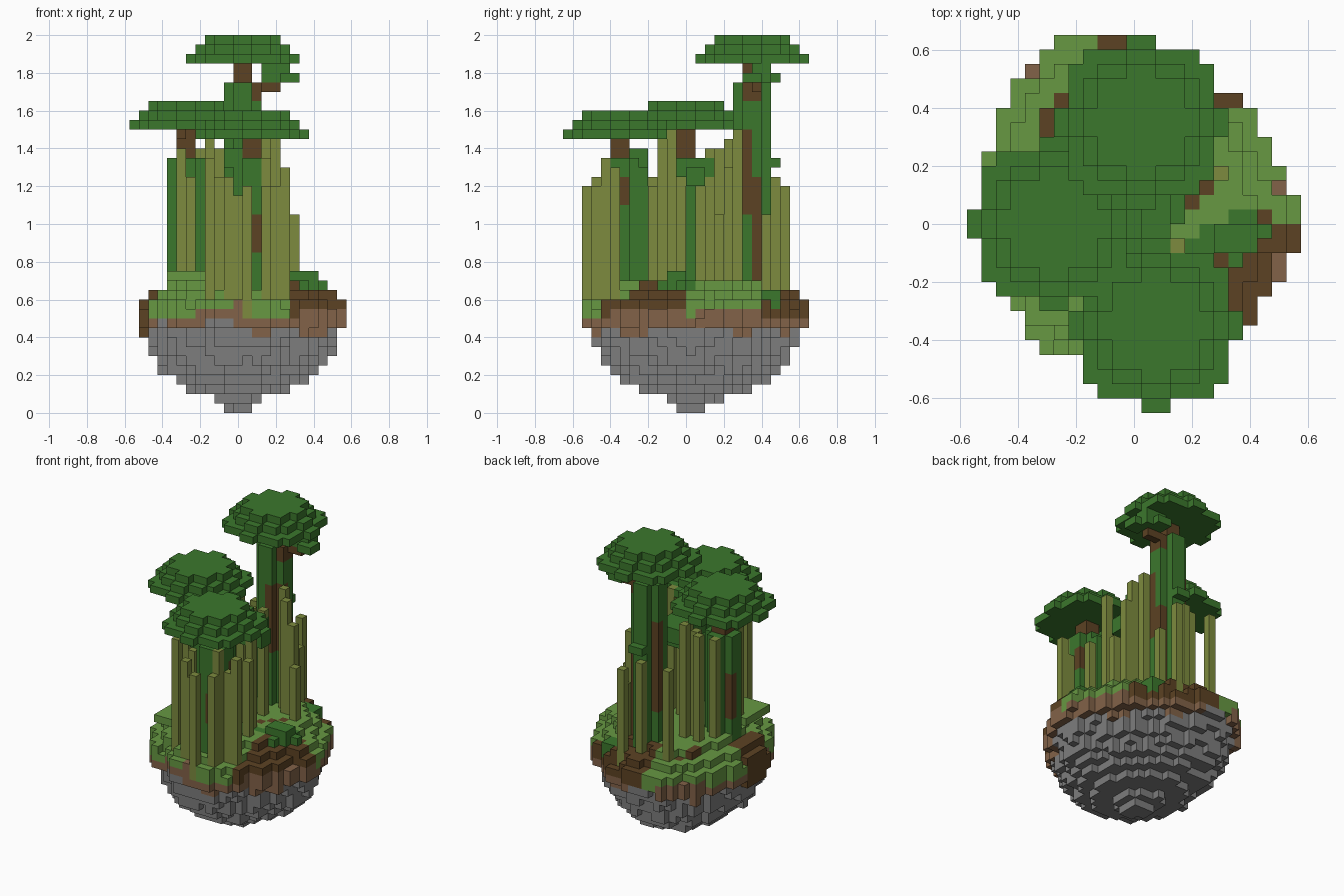
import bpy
import bmesh
import math
from mathutils import Vector

if "Cube" in bpy.data.objects:
    bpy.data.objects.remove(bpy.data.objects["Cube"])

S = 0.05     # block size
cells = {}   # (i, j, k) -> (part name, material name)


def linear(c):
    c /= 255
    return c / 12.92 if c <= 0.04045 else ((c + 0.055) / 1.055) ** 2.4


def material(name, rgb):
    m = bpy.data.materials.new(name)
    col = [linear(c) for c in rgb] + [1]
    m.use_nodes = True
    m.diffuse_color = col
    m.node_tree.nodes["Principled BSDF"].inputs["Base Color"].default_value = col
    return m


MATS = {
    "stone grey": material("stone grey", (125, 125, 125)),
    "soil brown": material("soil brown", (130, 98, 72)),
    "dark earth": material("dark earth", (92, 66, 35)),
    "grass green": material("grass green", (103, 152, 66)),
    "bamboo olive": material("bamboo olive", (125, 139, 62)),
    "leaf green": material("leaf green", (59, 119, 44)),
}


def box(part, mat, xs, ys, zs):
    for i in range(*xs):
        for j in range(*ys):
            for k in range(*zs):
                cells[i, j, k] = (part, mat)


def wave(a, b, c=0):
    return math.sin(1.3 * a + 0.7 * c) * math.cos(1.1 * b - 0.5 * c)


# Floating island: one outline, scaled level by level
LEFT = [-2, -3, -6, -7, -7, -8, -9, -9] + [-10] * 8 + [-9] * 3 + [-8, -8, -7, -6, -5]
RIGHT = ([3, 5, 6, 6, 8, 8, 9, 10, 10] + [11] * 4
         + [10, 10, 9, 9, 8, 8, 7, 5, 4, 3, 0])
SLICES = [.14, .25, .5, .64, .74, .81, .85, .88, .93, .98, 1, .97, .88, .73]


def inside(i, j, size):
    row = round(j / size) + 11
    return 0 <= row < len(LEFT) and LEFT[row] <= round(i / size) <= RIGHT[row]


def earth_colour(i, j):
    slope = (i > 5 and j < -2) or (i > 8 and j < 0) or (i, j) == (9, 0)
    back_rim = j > 7 and i > -3
    left_slope = i < -7 and -4 < j < 2
    path = (abs(j - i + 3) < 1 and 2 < i < 6) or (i, j) in ((-5, 8), (-6, 7), (-6, 6))
    return "dark earth" if slope or back_rim or left_slope or path else "grass green"


def island_block(i, j, k):
    core = inside(i, j, .94)
    patch = wave(i * .5, j * .5)
    if k < 8 or k == 8 and core and patch < .55 or k == 9 and patch < -.45:
        return "island_rock", "stone grey"
    ground = earth_colour(i, j)
    if ground == "dark earth" and i < -9:
        return "island_ground", ground
    front_turf = (j < -4 or i < -7) and wave(i, j) > .1
    overhang = front_turf or j < -8 and i > 2 or ground == "dark earth" and j > 7
    if k < 10 or k == 10 and not overhang and wave(i, j) < .5:
        return "island_soil", "soil brown"
    if k == 11 and j < -8 and abs(i) < 4 and wave(i, j, 1) > .4:
        return "island_soil", "soil brown"
    return "island_ground", ground


for k, size in enumerate(SLICES):
    for i in range(-11, 12):
        for j in range(-13, 13):
            ragged = size + .03 * wave(i, j, k) * (k != 10)
            if inside(i, j, ragged):
                cells[i, j, k] = island_block(i, j, k)
box("island_mound", "grass green", (-7, -2), (-7, -2), (14, 15))
box("left_ledge", "dark earth", (-10, -8), (-2, 1), (8, 12))

# Low bushes on the ground
box("side_bush", "leaf green", (5, 10), (-1, 0), (13, 14))
box("side_bush", "leaf green", (4, 9), (-2, -1), (13, 14))
box("side_bush", "leaf green", (7, 9), (0, 1), (12, 14))
box("side_bush", "leaf green", (7, 8), (-3, -2), (13, 14))
box("side_bush", "leaf green", (6, 9), (-2, 0), (14, 15))
box("back_bush", "leaf green", (3, 6), (8, 10), (11, 13))

# Bamboo stalks: column, row, top level
STALKS = [
    (1, -11, 24), (-1, -10, 25), (3, -10, 24), (-3, -9, 27), (4, -8, 24),
    (5, -8, 26), (-2, -7, 25), (0, -10, 23), (-5, -4, 25), (-6, -3, 28),
    (-3, -3, 29), (-6, 2, 27), (-4, 3, 28), (-5, 4, 28), (-2, -4, 25),
    (-3, 4, 29), (-1, 1, 25), (-2, 2, 28), (3, -2, 30), (1, -1, 25),
    (4, -4, 24), (6, 3, 21), (2, 2, 28), (4, 4, 29), (3, 5, 30), (3, -9, 27),
    (0, 9, 25), (2, 10, 24), (-4, 9, 25), (3, 8, 21), (5, 4, 26),
]
for i, j, top in STALKS:
    box("bamboo_stalks", "bamboo olive", (i, i + 1), (j, j + 1), (10, top))


# Trees: mossy cross-shaped trunk, slim bare neck and a stepped three-layer crown
CROWN = [(6, 5, 5, 5, 4, 1), (5, 4, 4, 3, 1), (4, 3, 3, 1)]


def tree(name, x, y, crown_z, neck):
    trunk, crown = name + "_trunk", name + "_crown"
    box(trunk, "leaf green", (x - 2, x + 2), (y - 1, y + 1), (11, crown_z - neck))
    box(trunk, "leaf green", (x - 1, x + 1), (y - 2, y + 2), (11, crown_z - neck))
    box(trunk, "dark earth", (x - 1, x + 1), (y - 1, y + 1), (crown_z - neck, crown_z))
    for level, halves in enumerate(CROWN):
        for row, half in enumerate(halves):
            for b in (row, -row - 1):
                box(crown, "leaf green", (x - half, x + half), (y + b, y + b + 1),
                    (crown_z + level, crown_z + level + 1))


tree("back_tree", 1, 7, 37, 2)
tree("left_tree", -5, 0, 30, 3)
tree("front_tree", 2, -7, 29, 2)

# Bare bark showing through the moss
box("back_tree_trunk", "dark earth", (1, 2), (5, 6), (21, 30))
box("back_tree_trunk", "dark earth", (2, 3), (6, 7), (21, 30))
box("back_tree_trunk", "dark earth", (2, 3), (7, 8), (14, 25))
box("back_tree_trunk", "dark earth", (2, 3), (6, 8), (33, 35))
box("back_tree_trunk", "dark earth", (-1, 0), (7, 8), (18, 30))
box("front_tree_trunk", "dark earth", (2, 3), (-9, -8), (17, 21))
box("front_tree_trunk", "dark earth", (3, 4), (-7, -6), (22, 25))
box("left_tree_trunk", "dark earth", (-7, -6), (0, 1), (16, 22))

# Branches and hanging foliage
box("back_branch", "dark earth", (3, 5), (7, 8), (34, 35))
box("back_branch_leaves", "leaf green", (3, 6), (7, 9), (35, 37))
box("back_branch_leaves", "leaf green", (3, 5), (9, 10), (35, 36))
box("back_branch_leaves", "leaf green", (5, 7), (6, 8), (35, 36))
box("back_leaf_tuft", "leaf green", (0, 2), (8, 10), (26, 27))
box("middle_leaves", "leaf green", (-1, 3), (-2, 3), (25, 27))
box("middle_leaves", "leaf green", (0, 4), (0, 2), (24, 26))
box("left_branch", "dark earth", (-6, -5), (-3, -1), (29, 30))
box("front_branch", "dark earth", (1, 2), (-8, -6), (27, 29))
box("front_branch_leaves", "leaf green", (-1, 1), (-8, -4), (26, 28))
box("front_vine", "leaf green", (2, 3), (-5, -4), (13, 26))


# Turn each part's blocks into one mesh of visible faces
DIRS = [Vector(d) for d in ((1, 0, 0), (-1, 0, 0), (0, 1, 0),
                            (0, -1, 0), (0, 0, 1), (0, 0, -1))]


def build(part):
    bm = bmesh.new()
    verts = {}
    mats = sorted({m for p, m in cells.values() if p == part})
    mesh = bpy.data.meshes.new(part)
    for m in mats:
        mesh.materials.append(MATS[m])

    def vert(p):
        key = tuple(round(c * 2) for c in p)
        if key not in verts:
            verts[key] = bm.verts.new((p.x * S, (p.y + .5) * S, (p.z + .5) * S))
        return verts[key]

    for cell, (p, m) in cells.items():
        if p != part:
            continue
        c = Vector(cell)
        for d in DIRS:
            if tuple(int(v) for v in c + d) in cells:
                continue
            u = Vector((d.y, d.z, d.x)) / 2
            w = d.cross(u)
            mid = c + d / 2
            ring = [mid + u + w, mid - u + w, mid - u - w, mid + u - w]
            face = bm.faces.new([vert(q) for q in ring])
            face.material_index = mats.index(m)
    bm.to_mesh(mesh)
    bm.free()
    bpy.context.collection.objects.link(bpy.data.objects.new(part, mesh))


for part in sorted({p for p, m in cells.values()}):
    build(part)
